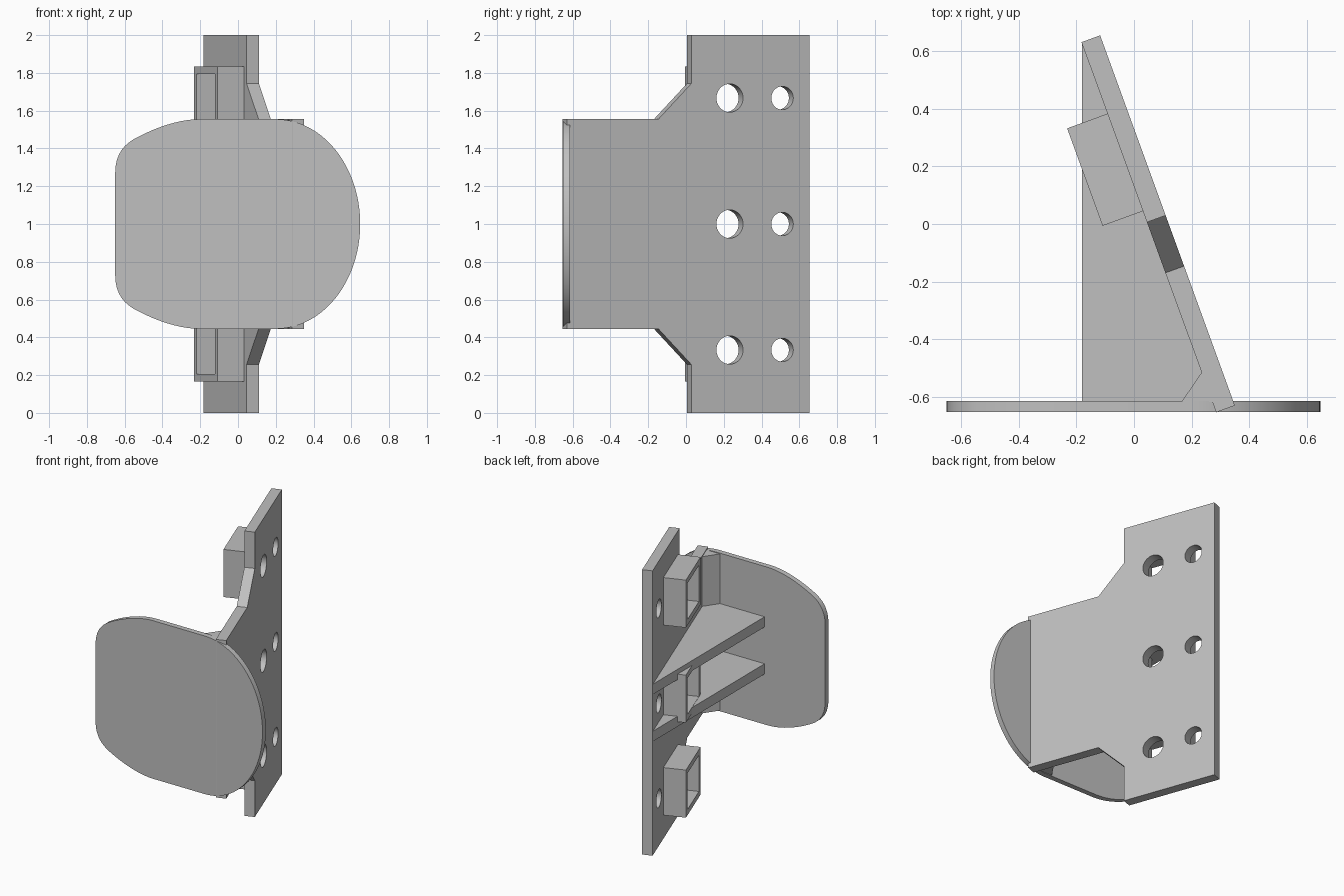
import bpy, bmesh, math
from mathutils import Matrix, Vector
from mathutils.geometry import interpolate_bezier

cube = bpy.data.objects.get("Cube")
if cube:
    bpy.data.objects.remove(cube, do_unlink=True)

grey = bpy.data.materials.new("plain grey")
grey.use_nodes = True
colour = (0.53, 0.53, 0.53, 1)
grey.diffuse_color = colour
grey.node_tree.nodes["Principled BSDF"].inputs["Base Color"].default_value = colour


def frame(u, v, origin):
    """Matrix whose local x and y run along u and v."""
    u, v = Vector(u).normalized(), Vector(v).normalized()
    m = Matrix((u, v, u.cross(v))).transposed().to_4x4()
    m.translation = origin
    return m


def slab(name, loops, low, high, matrix):
    """Extrude an outline, with any holes inside it, from low to high."""
    curve = bpy.data.curves.new(name, "CURVE")
    curve.dimensions = "2D"
    curve.fill_mode = "BOTH"
    curve.extrude = (high - low) / 2
    for loop in loops:
        spline = curve.splines.new("POLY")
        spline.points.add(len(loop) - 1)
        for point, (x, y) in zip(spline.points, loop):
            point.co = (x, y, 0, 1)
        spline.use_cyclic_u = True
    source = bpy.data.objects.new(name + "_outline", curve)
    bpy.context.collection.objects.link(source)
    bpy.context.view_layer.update()
    graph = bpy.context.evaluated_depsgraph_get()
    mesh = bpy.data.meshes.new_from_object(source.evaluated_get(graph))
    bpy.data.objects.remove(source, do_unlink=True)
    bm = bmesh.new()
    bm.from_mesh(mesh)
    bmesh.ops.remove_doubles(bm, verts=bm.verts, dist=1e-5)
    bmesh.ops.translate(bm, verts=bm.verts, vec=(0, 0, (low + high) / 2))
    bmesh.ops.transform(bm, verts=bm.verts, matrix=matrix)
    bmesh.ops.recalc_face_normals(bm, faces=bm.faces)
    bm.to_mesh(mesh)
    bm.free()
    mesh.name = name
    mesh.materials.clear()
    mesh.materials.append(grey)
    obj = bpy.data.objects.new(name, mesh)
    bpy.context.collection.objects.link(obj)
    bpy.ops.object.select_all(action="DESELECT")
    obj.select_set(True)
    bpy.context.view_layer.objects.active = obj
    bpy.ops.object.shade_smooth_by_angle(angle=math.radians(30))
    return obj


def circle(x, y, r, n=40):
    return [(x + r * math.cos(math.tau * i / n), y + r * math.sin(math.tau * i / n))
            for i in range(n)]


def rectangle(x0, x1, y0, y1):
    return [(x0, y0), (x1, y0), (x1, y1), (x0, y1)]


def mirrored(half):
    """Close an upper half outline by reflecting it about the mid height."""
    return half + [(x, 2 - y) for x, y in reversed(half) if abs(y - 1) > 1e-4]


# Slanted mounting plate with six bolt holes
tilt = math.radians(20)
along = Vector((-math.sin(tilt), math.cos(tilt), 0))
plate_frame = frame(along, (0, 0, 1), (0.35, -0.63, 0))
thick = 0.069
levels = (0.333, 1.0, 1.667)
plate_half = [(0, 1.555), (0.515, 1.555), (0.702, 1.745), (0.702, 2), (1.367, 2)]
holes = [circle(s, z, r) for z in levels for s, r in ((0.917, 0.075), (1.213, 0.062))]
slab("mounting_plate", [mirrored(plate_half)] + holes, -thick, 0, plate_frame)

# Open rectangular sockets behind the larger holes
wall = 0.04
for label, z in zip(("lower", "middle", "upper"), levels):
    outer = rectangle(0.743, 1.103, z - 0.167, z + 0.167)
    inner = rectangle(0.743 + wall, 1.103 - wall, z - 0.167 + wall, z + 0.167 - wall)
    slab(label + "_socket", [outer, inner], -0.218, -thick, plate_frame)

# Rounded front pad: soft left corners and an elliptical right side
def bezier(*points):
    return [p.to_2d()[:] for p in interpolate_bezier(*[Vector((*p, 0)) for p in points], 12)]

pad_half = bezier((-0.65, 1.27), (-0.65, 1.35), (-0.62, 1.41), (-0.55, 1.45))
pad_half += bezier((-0.55, 1.45), (-0.45, 1.505), (-0.32, 1.555), (-0.2, 1.555))[1:]
pad_half += [(0.2 + 0.447 * math.sin(a), 1 + 0.555 * math.cos(a))
             for a in (math.pi / 2 * i / 24 for i in range(25))]
slab("front_pad", [mirrored(pad_half)], 0, 0.037,
     frame((1, 0, 0), (0, 0, 1), (0, -0.615, 0)))

# Horizontal ribs and the corner fillet joining pad and plate
flat = Matrix.Identity(4)
rib = [(-0.18, -0.616), (0.272, -0.616), (-0.18, 0.63)]
for label, z in (("lower", 0.835), ("upper", 1.165)):
    slab(label + "_rib", [rib], z - 0.036, z + 0.036, flat)
fillet = [(0.165, -0.617), (0.274, -0.617), (0.237, -0.512)]
slab("corner_fillet", [fillet], 0.45, 1.55, flat)
